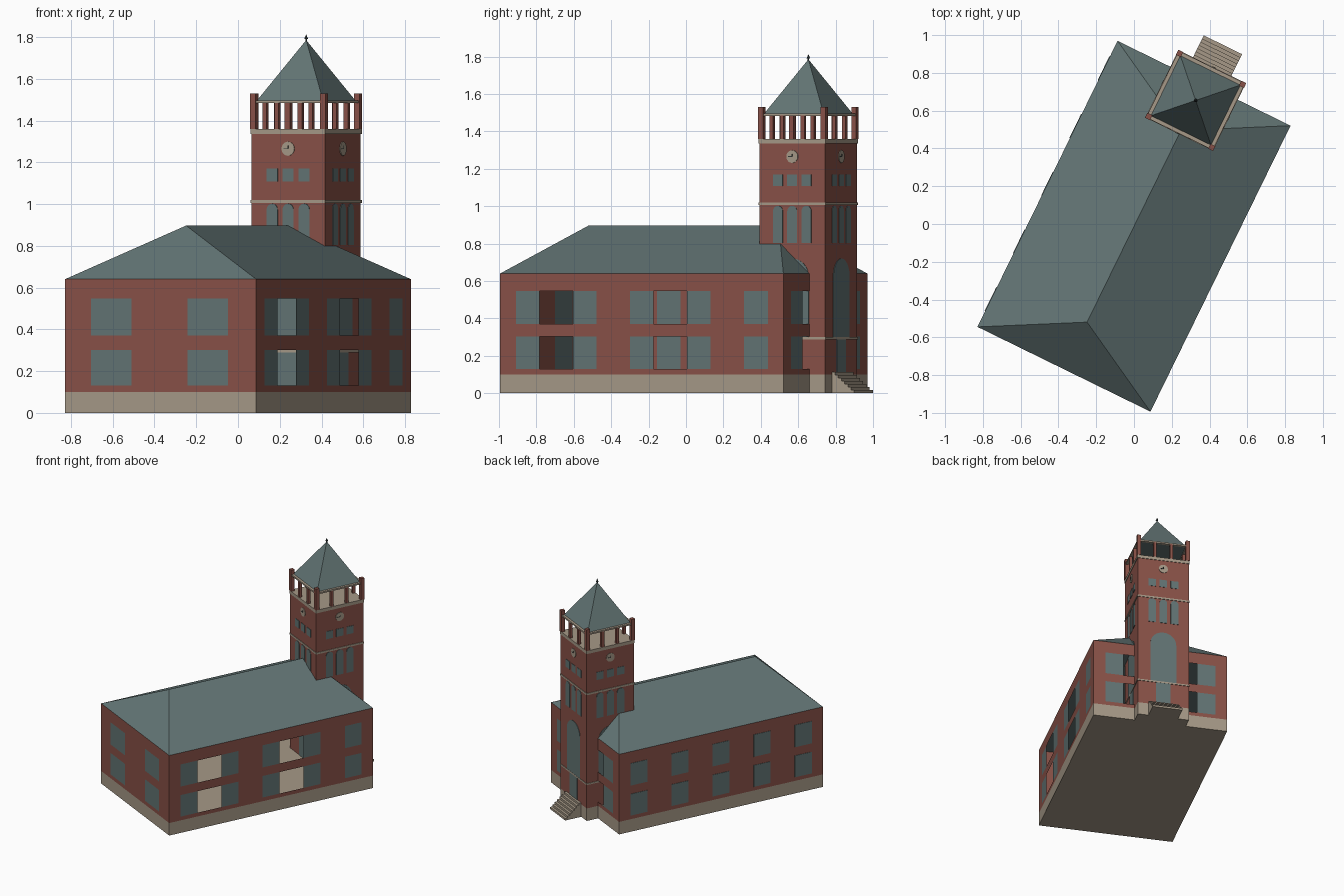
import bpy, bmesh, math
from mathutils import Matrix, Vector

cube = bpy.data.objects.get("Cube")
if cube:
    bpy.data.objects.remove(cube, do_unlink=True)


def material(name, colour):
    m = bpy.data.materials.new(name)
    m.use_nodes = True
    m.diffuse_color = (*colour, 1)
    m.node_tree.nodes["Principled BSDF"].inputs["Base Color"].default_value = (*colour, 1)
    return m


BRICK = material("red brick", (0.25, 0.083, 0.064))
SLATE = material("grey green slate", (0.122, 0.175, 0.174))
STONE = material("tan stone", (0.38, 0.317, 0.243))
DARK = material("dark metal", (0.03, 0.04, 0.04))

# Plan is turned on the ground; the tower stands on the rear end
HALF_W, HALF_L, TOWER_V, TOWER = 0.51, 0.843, 0.742, 0.195
HALL = Matrix.Translation((0, -0.012, 0)) @ Matrix.Rotation(math.radians(-26.1), 4, 'Z')
TOWER_M = HALL @ Matrix.Translation((0, TOWER_V, 0))


def finish(name, bm, frame, mats, weld=True):
    if weld:
        bmesh.ops.recalc_face_normals(bm, faces=bm.faces)
    me = bpy.data.meshes.new(name)
    bm.to_mesh(me)
    bm.free()
    for m in mats:
        me.materials.append(m)
    ob = bpy.data.objects.new(name, me)
    ob.matrix_world = frame
    bpy.context.collection.objects.link(ob)
    return ob


def add_box(bm, x0, x1, y0, y1, z0, z1):
    place = Matrix.Translation(((x0 + x1) / 2, (y0 + y1) / 2, (z0 + z1) / 2))
    size = Matrix.Diagonal((x1 - x0, y1 - y0, z1 - z0, 1))
    bmesh.ops.create_cube(bm, size=1, matrix=place @ size)


def boxes(name, frame, mat, *dims):
    bm = bmesh.new()
    for d in dims:
        add_box(bm, *d)
    return finish(name, bm, frame, [mat])


def square(half, z0, z1):
    return (-half, half, -half, half, z0, z1)


# Walls: grid of cells, where each cell is brick, glass or an open bay
ROWS = ((0.13, 0.302), (0.37, 0.547))


def wall(name, angle, dist, half, windows, bays=(), glazed=True):
    cuts = sorted({-half, half, *(e for span in (*windows, *bays) for e in span)})
    levels = [0.1, *ROWS[0], *ROWS[1], 0.64]
    bm = bmesh.new()
    for a, b in zip(cuts, cuts[1:]):
        for row, (lo, hi) in enumerate(zip(levels, levels[1:])):
            mid = (a + b) / 2
            is_row = row % 2 == 1
            if is_row and any(p < mid < q for p, q in bays):
                continue
            pts = ((a, lo), (b, lo), (b, hi), (a, hi))
            face = bm.faces.new([bm.verts.new((s, -dist, z)) for s, z in pts])
            glass = is_row and any(p < mid < q for p, q in windows)
            face.material_index = int(glass and glazed)
    bmesh.ops.remove_doubles(bm, verts=bm.verts, dist=0.0001)
    finish(name, bm, HALL @ Matrix.Rotation(angle, 4, 'Z'), [BRICK, SLATE], weld=False)


side_windows = [(i * 0.34 - 0.07, i * 0.34 + 0.07) for i in range(-2, 3)]
open_bays = [(-0.61, -0.41), (0.07, 0.27)]
wall("front_wall", 0, HALF_L, HALF_W, [(-0.37, -0.155), (0.145, 0.36)])
wall("right_long_wall", math.pi / 2, HALF_W, HALF_L, side_windows, open_bays)
wall("rear_wall", math.pi, HALF_L, HALF_W, [(-0.42, -0.28), (0.28, 0.42)], [(-0.28, 0.28)])
wall("left_long_wall", -math.pi / 2, HALF_W, HALF_L, side_windows, glazed=False)
boxes("left_long_windows", HALL, SLATE,
      *[(-HALF_W - 0.003, -HALF_W + 0.001, a, b, lo, hi)
        for a, b in side_windows for lo, hi in ROWS])

# Stone base
boxes("stone_base", HALL, STONE, (-HALF_W, HALF_W, -HALF_L, HALF_L, 0, 0.1))
boxes("tower_base", HALL, STONE, (-TOWER, TOWER, HALF_L, TOWER_V + TOWER, 0, 0.1))

# Hipped roof
bm = bmesh.new()
eave = [bm.verts.new((x * HALF_W, y * HALF_L, 0.64))
        for x, y in ((-1, -1), (1, -1), (1, 1), (-1, 1))]
front, rear = (bm.verts.new((0, v, 0.897)) for v in (-0.565, 0.565))
for f in ((eave[0], eave[1], front), (eave[1], eave[2], rear, front),
          (eave[2], eave[3], rear), (eave[3], eave[0], front, rear), eave[::-1]):
    bm.faces.new(f)
finish("hall_roof", bm, HALL, [SLATE])

# Entrance steps
steps, tread = 7, 0.019
boxes("entrance_steps", HALL, STONE,
      *[(-0.113, 0.113, TOWER_V + TOWER, 1.07 - i * tread, i * 0.016, (i + 1) * 0.016)
        for i in range(steps)])

# Tower shaft with its stone bands and cornice
boxes("tower_shaft", TOWER_M, BRICK, square(TOWER, 0.1, 1.335))
boxes("tower_bands", TOWER_M, STONE,
      square(TOWER + 0.004, 0.288, 0.3), square(TOWER + 0.004, 1.006, 1.02))
boxes("tower_cornice", TOWER_M, STONE, square(TOWER + 0.004, 1.335, 1.36))


# Flat plates repeated on the four tower faces
def rect(s, half, z0, z1):
    return [(s - half, z0), (s + half, z0), (s + half, z1), (s - half, z1)]


def arch(s, half, z0, z1, n=10):
    arc = [math.pi * i / n for i in range(n + 1)]
    return [(s - half, z0), (s + half, z0)] + [
        (s + half * math.cos(t), z1 - half + half * math.sin(t)) for t in arc]


def plates(name, mat, shapes, depth):
    bm = bmesh.new()
    for k in range(4):
        turn = Matrix.Rotation(k * math.pi / 2, 3, 'Z')
        for shape in shapes:
            face = bm.faces.new([bm.verts.new(turn @ Vector((s, -TOWER, z))) for s, z in shape])
            out = bmesh.ops.extrude_face_region(bm, geom=[face])["geom"]
            verts = [v for v in out if isinstance(v, bmesh.types.BMVert)]
            bmesh.ops.translate(bm, verts=verts, vec=turn @ Vector((0, -depth, 0)))
    bmesh.ops.remove_doubles(bm, verts=bm.verts, dist=0.00001)
    finish(name, bm, TOWER_M, [mat])


columns = (-0.085, 0, 0.085)
plates("tower_doors", SLATE, [rect(0, 0.055, 0.1, 0.288)], 0.003)
plates("tower_great_arches", SLATE, [arch(0, 0.098, 0.3, 0.72, 16)], 0.003)
plates("tower_arched_windows", SLATE, [arch(s, 0.029, 0.803, 1.002) for s in columns], 0.003)
plates("tower_square_windows", SLATE, [rect(s, 0.029, 1.109, 1.17) for s in columns], 0.003)
CLOCK_Z = 1.265
ring = [math.tau * i / 20 for i in range(20)]
plates("clock_faces", STONE,
       [[(0.034 * math.cos(t), CLOCK_Z + 0.034 * math.sin(t)) for t in ring]], 0.004)
plates("clock_hands", DARK,
       [rect(-0.011, 0.012, CLOCK_Z - 0.002, CLOCK_Z + 0.002),
        rect(0, 0.002, CLOCK_Z, CLOCK_Z + 0.015)], 0.006)

# Open belfry: corner piers, two posts a side, top rail
POST = 0.186
corner = 0.0145
boxes("belfry_corner_piers", TOWER_M, BRICK,
      *[(x - corner, x + corner, y - corner, y + corner, 1.36, 1.53)
        for x in (-POST, POST) for y in (-POST, POST)])
w = 0.011
spots = [p for s in (-POST / 3, POST / 3) for e in (-POST, POST) for p in ((s, e), (e, s))]
boxes("belfry_posts", TOWER_M, BRICK,
      *[(x - w, x + w, y - w, y + w, 1.36, 1.485) for x, y in spots])
rails = [d for e in (-POST, POST) for d in (
    (-POST, POST, e - 0.01, e + 0.01, 1.483, 1.495),
    (e - 0.01, e + 0.01, -POST, POST, 1.483, 1.495))]
boxes("belfry_rail", TOWER_M, STONE, *rails)


# Pyramid roof and finial
def cone(name, mat, sides, *sections):
    bm = bmesh.new()
    for r0, r1, z0, z1 in sections:
        place = Matrix.Translation((0, 0, (z0 + z1) / 2)) @ Matrix.Rotation(math.pi / 4, 4, 'Z')
        bmesh.ops.create_cone(bm, cap_ends=True, segments=sides, radius1=r0, radius2=r1,
                              depth=z1 - z0, matrix=place)
    bmesh.ops.remove_doubles(bm, verts=bm.verts, dist=0.00001)
    finish(name, bm, TOWER_M, [mat])


cone("tower_roof", SLATE, 4, (0.181 * math.sqrt(2), 0, 1.488, 1.785))
cone("tower_finial", DARK, 8, (0.004, 0.004, 1.775, 1.792), (0.01, 0, 1.79, 1.813))
